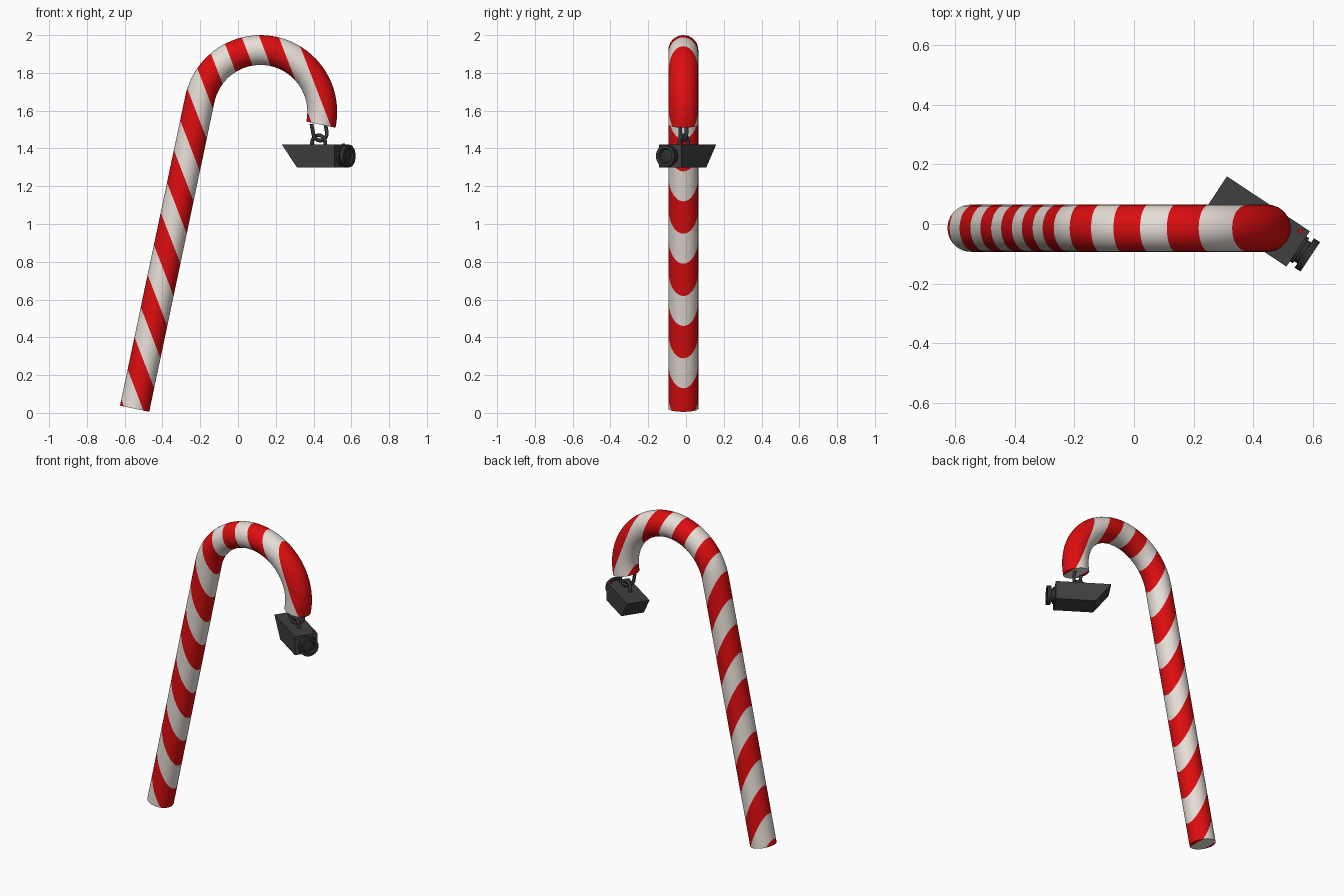
import bpy, bmesh, math
from mathutils import Vector, Matrix

if "Cube" in bpy.data.objects:
    bpy.data.objects.remove(bpy.data.objects["Cube"])

def material(name, rgb):
    m = bpy.data.materials.new(name)
    m.diffuse_color = (*rgb, 1)
    m.use_nodes = True
    m.node_tree.nodes["Principled BSDF"].inputs["Base Color"].default_value = m.diffuse_color
    return m

WHITE = material("cream white", (0.80, 0.73, 0.68))
RED = material("candy red", (0.72, 0.004, 0.005))
GREY = material("dark grey", (0.05, 0.05, 0.05))
BLACK = material("lens grey", (0.03, 0.03, 0.03))
CHAIN = material("chain grey", (0.035, 0.037, 0.04))

def finish(name, bm, mats, matrix=None, smooth=True):
    bmesh.ops.recalc_face_normals(bm, faces=bm.faces)
    me = bpy.data.meshes.new(name)
    bm.to_mesh(me)
    bm.free()
    ob = bpy.data.objects.new(name, me)
    bpy.context.collection.objects.link(ob)
    for m in mats:
        me.materials.append(m)
    if matrix:
        ob.matrix_world = matrix
    if smooth:
        bpy.ops.object.select_all(action='DESELECT')
        ob.select_set(True)
        bpy.context.view_layer.objects.active = ob
        bpy.ops.object.shade_smooth_by_angle(angle=math.radians(40))
    return ob

def skin(bm, rings):
    """Bridge successive rings of points and cap both ends."""
    vs = [[bm.verts.new(p) for p in r] for r in rings]
    n = len(vs[0])
    for a, b in zip(vs, vs[1:]):
        for i in range(n):
            j = (i + 1) % n
            bm.faces.new((a[i], a[j], b[j], b[i]))
    bm.faces.new(vs[0])
    bm.faces.new(vs[-1])

def sweep(bm, path, r, sides):
    """Tube along a planar path of (x, z, nx, nz): centre and in-plane normal."""
    rings = []
    for x, z, nx, nz in path:
        ring = []
        for i in range(sides):
            t = math.tau * i / sides
            u, v = r * math.cos(t), r * math.sin(t)
            ring.append((x + nx * u, v, z + nz * u))
        rings.append(ring)
    skin(bm, rings)

# Candy cane: leaning straight shaft and half-circle hook
CX, CZ, R, TUBE, LEAN = 0.1185, 1.5935, 0.3275, 0.079, math.radians(11.9)
LENGTH, STEPS = 1.675, 36
c, s = math.cos(LEAN), math.sin(LEAN)
path = []
for i in range(6):
    d = LENGTH * (1 - i / 6)
    path.append((CX - R * c - s * d, CZ + R * s - c * d, -c, s))
for i in range(STEPS + 1):
    a = math.pi - LEAN - math.pi * i / STEPS
    path.append((CX + R * math.cos(a), CZ + R * math.sin(a), math.cos(a), math.sin(a)))
bm = bmesh.new()
sweep(bm, path, TUBE, 36)

# Diagonal stripes: parallel cutting planes, then colour by band
A, B, C, DUTY = 5.092, 1.958, 1.525, 0.52
normal = Vector((A, 0, B))
for k in range(-3, 9):
    for g in (k, k + DUTY):
        bmesh.ops.bisect_plane(bm, geom=bm.verts[:] + bm.edges[:] + bm.faces[:], dist=1e-5,
                               plane_co=normal * ((g - C) / normal.length_squared),
                               plane_no=normal)
for f in bm.faces:
    p = f.calc_center_bounds()
    f.material_index = int((A * p.x + B * p.z + C) % 1 < DUTY)
finish("candy_cane", bm, [WHITE, RED], Matrix.Translation((0, -0.014, 0)))

# Camera frame: local x runs forward along the body
CAM = Matrix.Translation((0.411, 0.0085, 1.30)) @ Matrix.Rotation(math.radians(-33.5), 4, 'Z')

# Camera housing with slanted back
bm = bmesh.new()
profile = [(-0.0725, 0), (0.1665, 0), (0.1665, 0.12), (-0.1665, 0.12)]
skin(bm, [[(x, y, z) for x, z in profile] for y in (-0.071, 0.071)])
finish("camera_housing", bm, [GREY], CAM, smooth=False)

# Lens barrel: stepped turned profile with a recessed front
bm = bmesh.new()
barrel = [(0.15, 0.050), (0.178, 0.050), (0.178, 0.042), (0.191, 0.042), (0.191, 0.059),
          (0.215, 0.059), (0.215, 0.040), (0.204, 0.035), (0.207, 0.018)]
skin(bm, [[(x, r * math.cos(math.tau * i / 24), 0.06 + r * math.sin(math.tau * i / 24))
           for i in range(24)] for x, r in barrel])
finish("lens_barrel", bm, [BLACK], CAM)

# Indicator light on the top front corner
bm = bmesh.new()
bmesh.ops.create_cone(bm, cap_ends=True, segments=12, radius1=0.008, radius2=0.008, depth=0.01)
finish("indicator_light", bm, [RED], CAM @ Matrix.Translation((0.14, 0.054, 0.121)))

# Two interlocked hanging loops
def loop(name, matrix, r, leg):
    pts = [(r, -leg, 1, 0)]
    pts += [(r * math.cos(a), r * math.sin(a), math.cos(a), math.sin(a))
            for a in (math.pi * i / 14 for i in range(15))]
    pts.append((-r, -leg, -1, 0))
    bm = bmesh.new()
    sweep(bm, pts, 0.010, 10)
    finish(name, bm, [CHAIN], matrix)

loop("camera_loop", CAM @ Matrix.Translation((0.024, -0.008, 0.128)), 0.042, 0.02)
loop("cane_loop", Matrix.Translation((0.434, -0.014, 1.482)) @ Matrix.Rotation(math.radians(170), 4, 'Y')
     @ Matrix.Rotation(math.radians(-25), 4, 'Z'), 0.040, 0.055)
